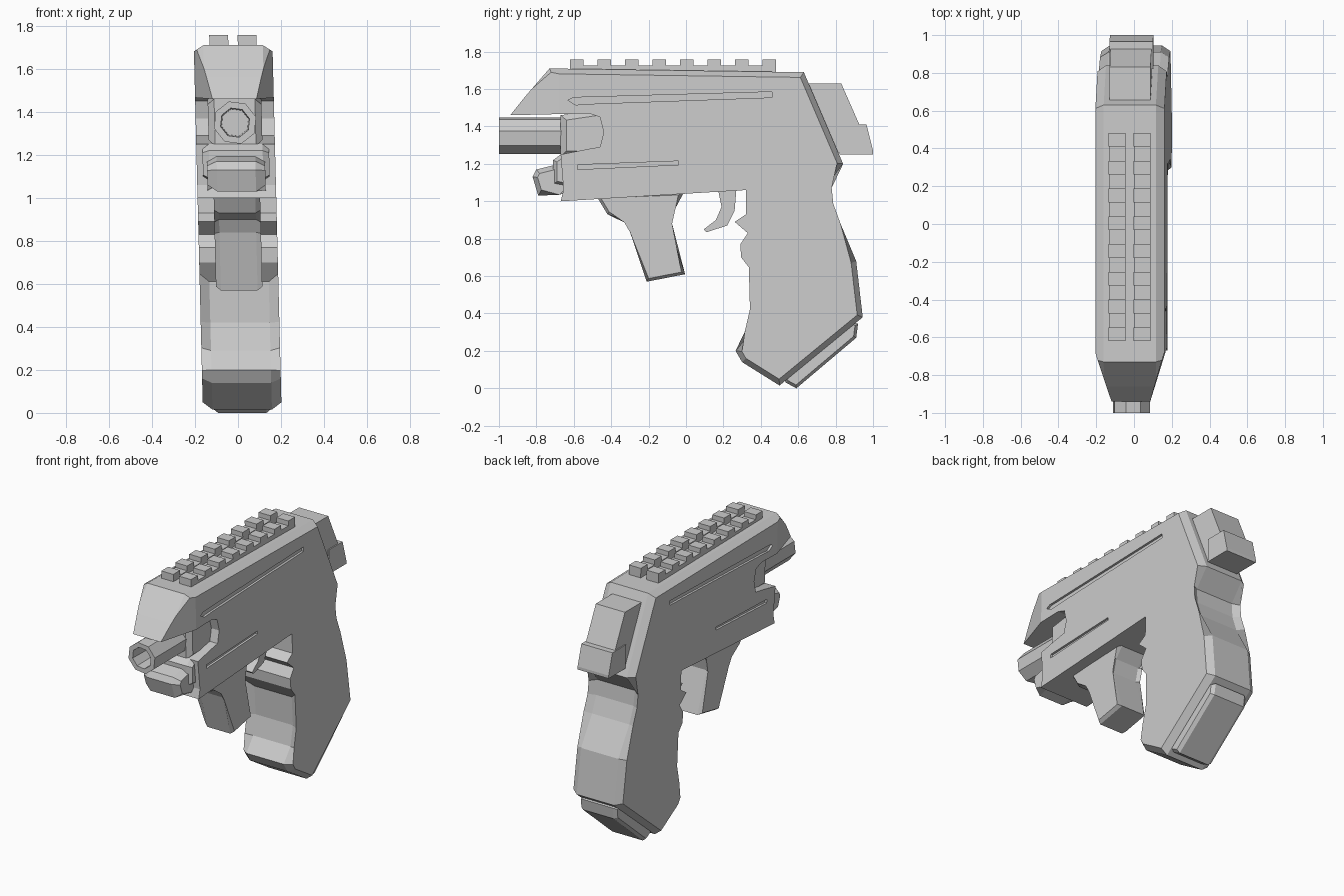
import bpy, bmesh, math
from mathutils import Vector

cube = bpy.data.objects.get("Cube")
if cube:
    bpy.data.objects.remove(cube)

grey = bpy.data.materials.new("plain_grey")
grey.use_nodes = True
grey.diffuse_color = (0.6, 0.6, 0.6, 1)
grey.node_tree.nodes["Principled BSDF"].inputs["Base Color"].default_value = (0.6, 0.6, 0.6, 1)

LEAN = 0.025  # the whole model leans slightly sideways


def finish(bm, name):
    """Lean the mesh, then make it an object."""
    bmesh.ops.recalc_face_normals(bm, faces=bm.faces[:])
    for v in bm.verts:
        v.co.x += LEAN * (0.8 - v.co.z)
    mesh = bpy.data.meshes.new(name)
    bm.to_mesh(mesh)
    bm.free()
    mesh.materials.append(grey)
    obj = bpy.data.objects.new(name, mesh)
    bpy.context.collection.objects.link(obj)
    return obj


def slab(outline, half, x_mid=0):
    """Extrude a side outline (y, z) to both sides of x_mid."""
    bm = bmesh.new()
    a, b = [[bm.verts.new((x_mid + s * half, y, z)) for y, z in outline] for s in (-1, 1)]
    bm.faces.new(a)
    bm.faces.new(b[::-1])
    for i in range(len(a)):
        j = (i + 1) % len(a)
        bm.faces.new((a[i], b[i], b[j], a[j]))
    return bm


def chamfer(bm, size, stretch=1.5, rule=lambda y, z: True):
    """Bevel the rim of both side faces, wider across x than in the outline."""
    for v in bm.verts:
        v.co.x /= stretch
    rim = []
    for e in bm.edges:
        p, q = (v.co for v in e.verts)
        mid = (p + q) / 2
        if abs(p.x - q.x) < 1e-5 and rule(mid.y, mid.z):
            rim.append(e)
    bmesh.ops.bevel(bm, geom=rim, offset=size, segments=1, affect='EDGES',
                    offset_type='OFFSET', clamp_overlap=False)
    for v in bm.verts:
        v.co.x *= stretch


def part(name, outline, half, size=0, stretch=1.5):
    bm = slab(outline, half)
    if size:
        chamfer(bm, size, stretch)
    return finish(bm, name)


# Body and grip in one outline
front = [(-0.67, 1.0), (-0.655, 1.06), (-0.67, 1.25), (-0.52, 1.28), (-0.46, 1.29),
         (-0.44, 1.37), (-0.46, 1.45), (-0.52, 1.47), (-0.94, 1.46)]
top = [(-0.86, 1.56), (-0.73, 1.71), (0.63, 1.69), (0.84, 1.2)]
back = [(0.75, 1.08), (0.76, 0.98), (0.8, 0.87), (0.91, 0.68), (0.945, 0.38)]
bottom = [(0.5, 0.015), (0.3, 0.14), (0.265, 0.2), (0.34, 0.29), (0.37, 0.42), (0.365, 0.61)]
fingers = [(0.295, 0.7), (0.29, 0.77), (0.33, 0.83), (0.26, 0.89), (0.32, 0.93), (0.32, 1.06)]
bm = slab(front + top + back + bottom + fingers, 0.183)


def body_rim(y, z):
    return z > 1.5 or y > 0.6 or z < 0.62


chamfer(bm, 0.028, 1.6, body_rim)
# Taper the nose on both sides
for s in (-1, 1):
    cut = bmesh.ops.bisect_plane(bm, geom=bm.verts[:] + bm.edges[:] + bm.faces[:],
                                 plane_co=(s * 0.183, -0.68, 1.5),
                                 plane_no=Vector((s * 0.29, -0.09, 0)).normalized(),
                                 clear_outer=True)
    bmesh.ops.holes_fill(bm, edges=[e for e in bm.edges if e.is_boundary], sides=0)
body = finish(bm, "body_and_grip")

# Long grooves cut into both sides
grooves = {
    "upper": [(-0.63, 1.54), (-0.6, 1.555), (0.46, 1.585), (0.46, 1.555), (-0.53, 1.52), (-0.59, 1.515)],
    "lower": [(-0.58, 1.195), (-0.04, 1.215), (-0.04, 1.195), (-0.58, 1.17)],
}
cutters = []
for label, outline in grooves.items():
    for s in (-1, 1):
        cutter = finish(slab(outline, 0.03, s * 0.198), label + "_groove_cutter")
        cutter.hide_render = True
        mod = body.modifiers.new(label, 'BOOLEAN')
        mod.operation = 'DIFFERENCE'
        mod.solver = 'EXACT'
        mod.object = cutter
        cutters.append(cutter)
bpy.context.view_layer.update()
carved = bpy.data.meshes.new_from_object(body.evaluated_get(bpy.context.evaluated_depsgraph_get()))
body.modifiers.clear()
body.data = carved
for cutter in cutters:
    bpy.data.objects.remove(cutter)

# Barrel with a bore, lofted from eight-sided rings
bm = bmesh.new()
rings = []
for y, r in ((-0.44, 0.102), (-1.0, 0.102), (-1.0, 0.07), (-0.85, 0.065)):
    rings.append([bm.verts.new((r * math.cos(t), y, 1.35 + r * math.sin(t)))
                  for t in (math.radians(45 * k + 15) for k in range(8))])
for a, b in zip(rings, rings[1:]):
    for i in range(8):
        j = (i + 1) % 8
        bm.faces.new((a[i], a[j], b[j], b[i]))
bm.faces.new(rings[0])
bm.faces.new(rings[-1])
finish(bm, "barrel")

# Parts around the barrel
part("barrel_seat", [(-0.67, 1.24), (-0.4, 1.24), (-0.4, 1.5), (-0.67, 1.46)], 0.125, 0.03, 1)
part("lower_collar", [(-0.71, 1.09), (-0.71, 1.22), (-0.67, 1.25), (-0.6, 1.25), (-0.6, 1.07)],
     0.155, 0.02)
part("front_lug", [(-0.82, 1.13), (-0.8, 1.17), (-0.68, 1.2), (-0.6, 1.2), (-0.6, 1.06),
                   (-0.68, 1.06), (-0.79, 1.03)], 0.135, 0.025, 1.8)

# Front handle and trigger
part("front_handle", [(-0.48, 1.03), (-0.42, 0.93), (-0.32, 0.9), (-0.285, 0.84), (-0.21, 0.57),
                      (-0.005, 0.61), (-0.09, 0.88), (-0.07, 0.97), (-0.01, 1.05)], 0.108, 0.015)
part("trigger", [(0.17, 1.07), (0.27, 1.07), (0.26, 0.95), (0.22, 0.87), (0.11, 0.835),
                 (0.095, 0.85), (0.16, 0.9), (0.19, 0.97)], 0.04)

# Rear block with its lower step, and the plate under the grip
part("rear_block", [(0.62, 1.63), (0.83, 1.63), (0.94, 1.38), (0.94, 1.26), (0.78, 1.26)], 0.108)
part("rear_step", [(0.82, 1.25), (0.82, 1.41), (0.965, 1.41), (1.0, 1.27), (1.0, 1.25)], 0.115)
part("grip_plate", [(0.52, 0.05), (0.535, 0.03), (0.59, 0.0), (0.91, 0.27), (0.92, 0.345),
                    (0.88, 0.36)], 0.135, 0.015)

# Two toothed rails on top
rail = [(0.48, 1.68), (-0.62, 1.68)]
for k in range(8):
    y = -0.62 + k * 0.147
    rail += [(y, 1.725), (y, 1.757), (y + 0.072, 1.757), (y + 0.072, 1.725)]
rail = [p for i, p in enumerate(rail) if i not in (2, len(rail) - 1)]
for side, s in (("left", 1), ("right", -1)):
    finish(slab(rail, 0.044, s * 0.066), side + "_rail")
